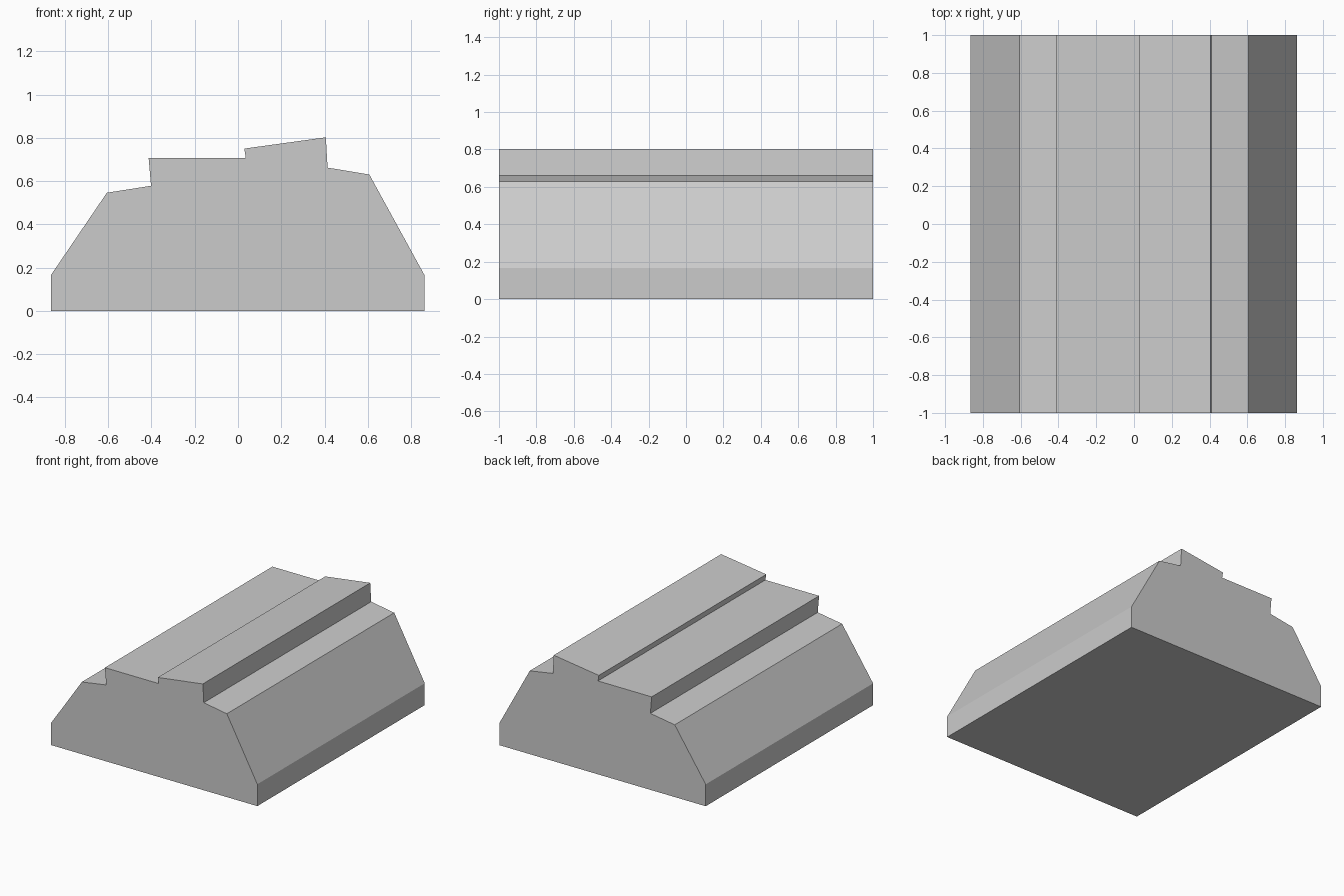
import bpy, bmesh

if "Cube" in bpy.data.objects:
    bpy.data.objects.remove(bpy.data.objects["Cube"])

# Stepped cross-section (x, z), extruded along y
profile = [(-0.865, 0), (0.862, 0), (0.862, 0.165), (0.607, 0.63),
           (0.414, 0.662), (0.406, 0.802), (0.029, 0.75), (0.036, 0.706),
           (-0.413, 0.706), (-0.402, 0.578), (-0.606, 0.546), (-0.865, 0.165)]

bm = bmesh.new()
face = bm.faces.new([bm.verts.new((x, -1, z)) for x, z in profile])
ext = bmesh.ops.extrude_face_region(bm, geom=[face])
verts = [g for g in ext["geom"] if isinstance(g, bmesh.types.BMVert)]
bmesh.ops.translate(bm, verts=verts, vec=(0, 2, 0))
bmesh.ops.recalc_face_normals(bm, faces=bm.faces)

# Solid block with flat faces
mesh = bpy.data.meshes.new("stepped_block")
bm.to_mesh(mesh)
bm.free()
bpy.context.collection.objects.link(bpy.data.objects.new("stepped_block", mesh))
